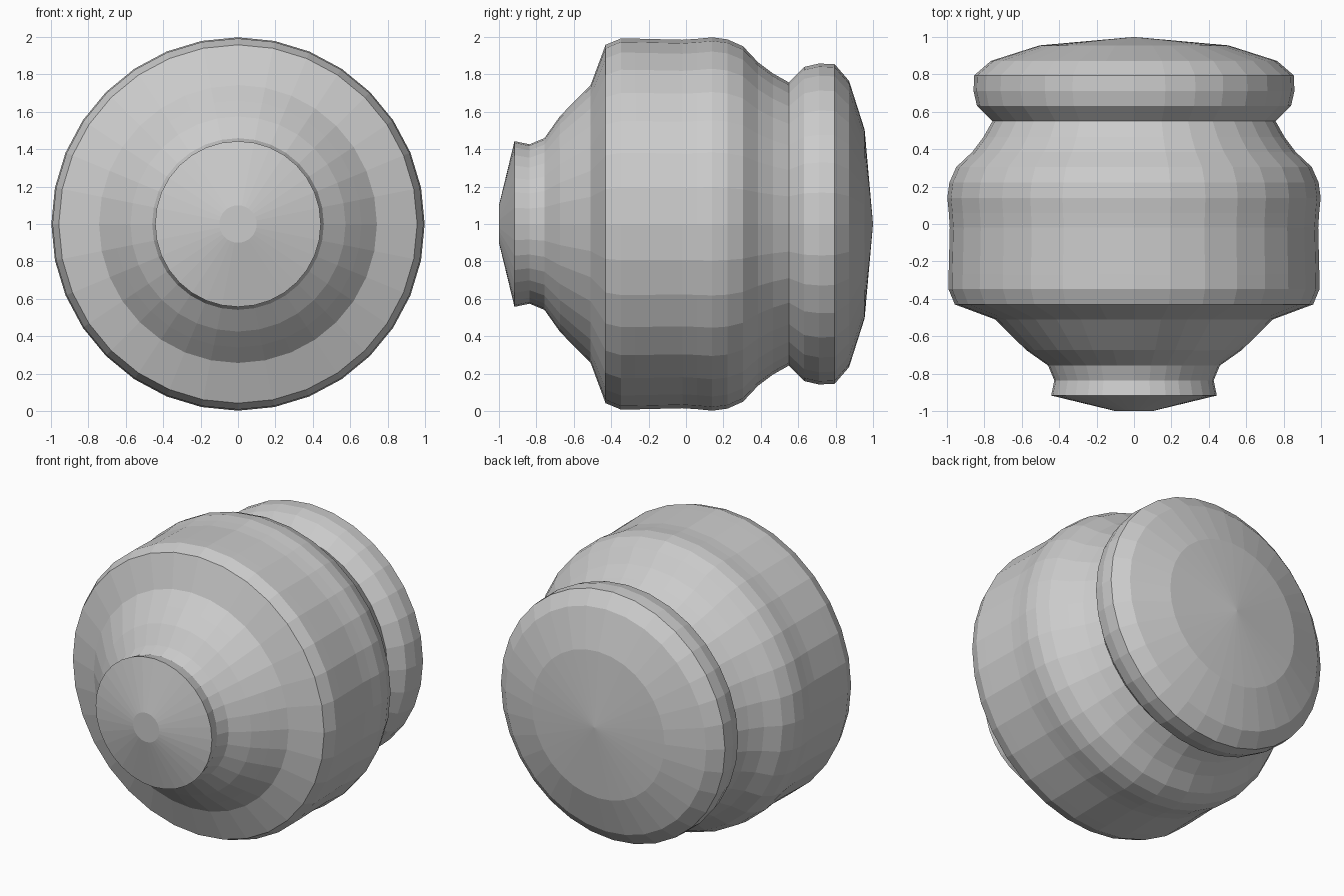
import bpy, bmesh, math
from mathutils import Matrix

if "Cube" in bpy.data.objects:
    bpy.data.objects.remove(bpy.data.objects["Cube"])

SIDES = 32

# Outline as (radius, y), from the front tip to the domed back
PROFILE = [
    (0, -1.0), (0.10, -1.0), (0.443, -0.917), (0.426, -0.837), (0.459, -0.757),
    (0.575, -0.675), (0.66, -0.593), (0.743, -0.51), (0.958, -0.43),
    (0.992, -0.348), (0.991, -0.27), (0.985, -0.02), (0.99, 0.06),
    (0.998, 0.14), (0.987, 0.222), (0.95, 0.305), (0.865, 0.385),
    (0.805, 0.465), (0.757, 0.55), (0.84, 0.632), (0.858, 0.712),
    (0.854, 0.795), (0.765, 0.872), (0.505, 0.955), (0, 1.0),
]


def lathe_y(name, profile, z):
    """Spin a profile about the y axis at height z."""
    bm = bmesh.new()
    verts = [bm.verts.new((0, y, r)) for r, y in profile]
    edges = [bm.edges.new(pair) for pair in zip(verts, verts[1:])]
    bmesh.ops.spin(bm, geom=verts + edges, cent=(0, 0, 0), axis=(0, 1, 0),
                   angle=math.tau, steps=SIDES)
    bmesh.ops.remove_doubles(bm, verts=bm.verts, dist=1e-4)
    bmesh.ops.recalc_face_normals(bm, faces=bm.faces)
    bmesh.ops.transform(bm, matrix=Matrix.Translation((0, 0, z)), verts=bm.verts)
    mesh = bpy.data.meshes.new(name)
    bm.to_mesh(mesh)
    bm.free()
    obj = bpy.data.objects.new(name, mesh)
    bpy.context.collection.objects.link(obj)
    return obj


# Turned knob lying on its side
lathe_y("turned_knob", PROFILE, 1.0)
